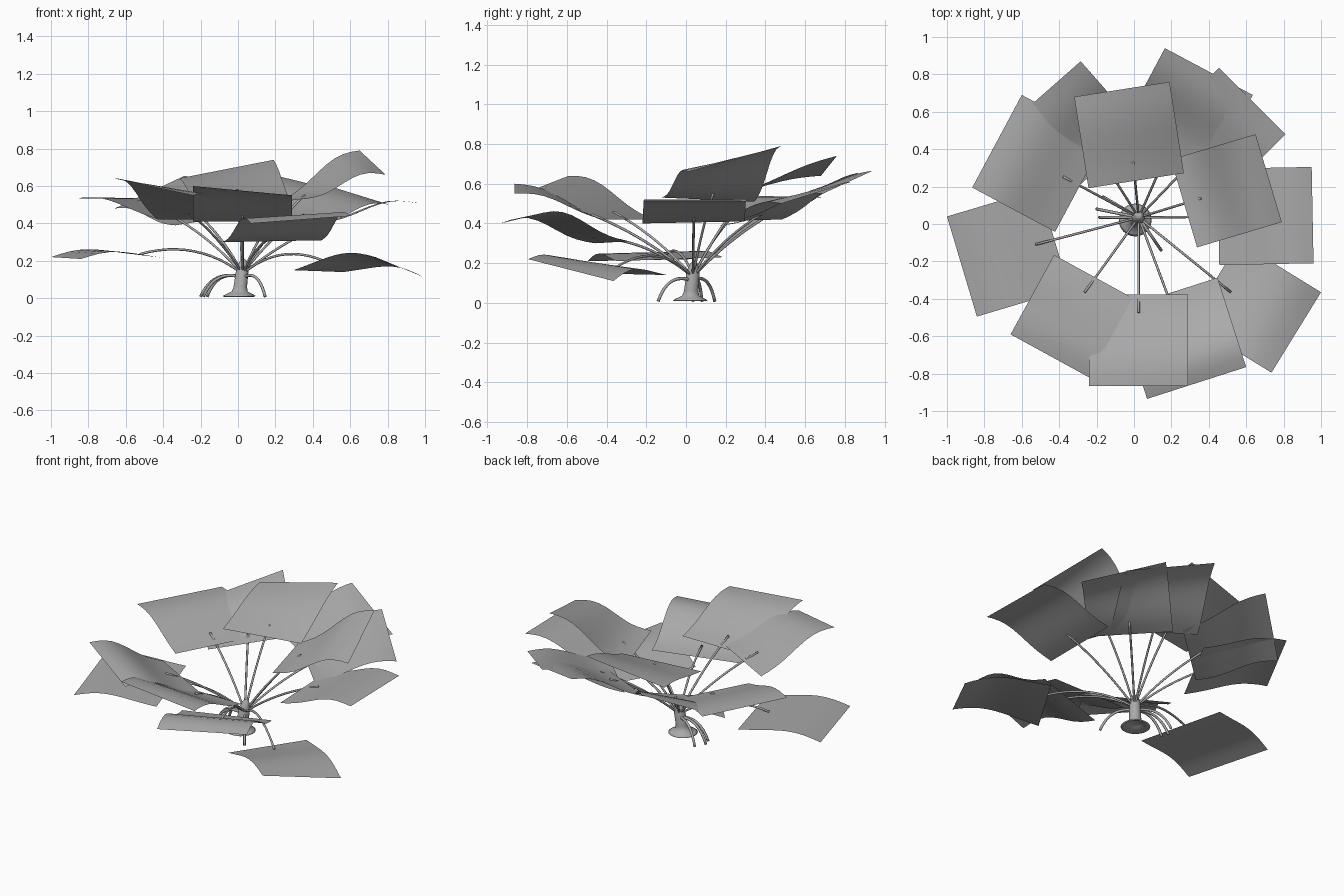
import bpy, bmesh, math
from mathutils import Vector

cube = bpy.data.objects.get("Cube")
if cube:
    bpy.data.objects.remove(cube, do_unlink=True)


def material(name, rgb):
    m = bpy.data.materials.new(name)
    m.use_nodes = True
    colour = (*rgb, 1)
    m.diffuse_color = colour
    m.node_tree.nodes["Principled BSDF"].inputs["Base Color"].default_value = colour
    return m


GREY = material("plain_grey", (0.4, 0.4, 0.4))
CROWN = Vector((0.025, 0.035, 0.13))


def add_mesh(name, bm):
    mesh = bpy.data.meshes.new(name)
    bm.to_mesh(mesh)
    bm.free()
    ob = bpy.data.objects.new(name, mesh)
    bpy.context.collection.objects.link(ob)
    mesh.materials.append(GREY)
    for p in mesh.polygons:
        p.use_smooth = True
    return ob


def tube(name, start, control, end, radius, sides=8, steps=12):
    """Round stalk along a quadratic curve, capped at both ends."""
    bm = bmesh.new()
    rings = []
    for i in range(steps + 1):
        t = i / steps
        p = start * (1 - t) ** 2 + control * 2 * t * (1 - t) + end * t * t
        d = ((control - start) * (1 - t) + (end - control) * t).normalized()
        u = d.cross(Vector((0.31, 0.17, 0.05)) if abs(d.z) > 0.95 else Vector((0, 0, 1))).normalized()
        v = d.cross(u)
        angles = [2 * math.pi * k / sides for k in range(sides)]
        rings.append([bm.verts.new(p + (u * math.cos(a) + v * math.sin(a)) * radius) for a in angles])
    for a, b in zip(rings, rings[1:]):
        for k in range(sides):
            n = (k + 1) % sides
            bm.faces.new((a[k], a[n], b[n], b[k]))
    bm.faces.new(rings[0])
    bm.faces.new(rings[-1])
    bmesh.ops.recalc_face_normals(bm, faces=bm.faces)
    return add_mesh(name, bm)


def leaf(name, a, b, inner_a, inner_b, arch, wave, steps=10):
    """Square blade from its outer edge a-b, sloping in an S curve to the inner edge."""
    a, b = Vector(a), Vector(b)
    rise = (a.z + b.z - inner_a - inner_b) / 2
    inward = Vector((b.y - a.y, a.x - b.x, 0)).normalized()
    if inward.dot(a + b) > 0:
        inward.negate()
    inward *= math.sqrt(0.515 ** 2 - rise ** 2)
    c, d = a + inward, b + inward
    c.z, d.z = inner_a, inner_b

    def point(s, t):
        p = c.lerp(d, s).lerp(a.lerp(b, s), t)
        p.z += arch * math.sin(math.pi * t) - wave * math.sin(2 * math.pi * t)
        return p

    bm = bmesh.new()
    grid = [[bm.verts.new(point(i / steps, j / steps)) for j in range(steps + 1)]
            for i in range(steps + 1)]
    for i in range(steps):
        for j in range(steps):
            bm.faces.new((grid[i][j], grid[i + 1][j], grid[i + 1][j + 1], grid[i][j + 1]))
    bmesh.ops.recalc_face_normals(bm, faces=bm.faces)
    if sum(f.normal.z for f in bm.faces) < 0:
        bmesh.ops.reverse_faces(bm, faces=bm.faces)
    add_mesh(name, bm)

    # stalk meeting the blade a little way in from its inner edge
    tip = point(0.5, 0.2) + Vector((0, 0, 0.004))
    control = CROWN.lerp(tip, 0.45)
    control.z = max(control.z + 0.06, 0.32)
    tube(name + "_stalk", CROWN, control, tip, 0.0065)


# blades: outer corners, heights of the inner corners, arch, S wave
LEAVES = {
    "leaf_back": ((-0.32, 0.68, 0.64), (0.19, 0.76, 0.74), 0.54, 0.55, 0.01, 0.005),
    "leaf_left_high": ((0.65, 0.48, 0.79), (0.79, 0.01, 0.66), 0.51, 0.53, 0.02, 0.025),
    "leaf_front": ((-0.24, -0.865, 0.6), (0.29, -0.865, 0.55), 0.41, 0.41, 0.02, 0.015),
    "leaf_front_right": ((-0.66, -0.59, 0.64), (-0.24, -0.82, 0.55), 0.42, 0.42, 0.03, 0.02),
    "leaf_front_left": ((0.07, -0.935, 0.4), (0.6, -0.765, 0.44), 0.3, 0.31, 0.04, 0.025),
    "leaf_left_low": ((1.0, -0.365, 0.11), (0.735, -0.795, 0.22), 0.14, 0.15, 0.045, 0.008),
    "leaf_left": ((0.95, 0.305, 0.51), (0.96, -0.21, 0.51), 0.41, 0.4, 0.03, 0.015),
    "leaf_back_left": ((0.165, 0.94, 0.665), (0.635, 0.69, 0.55), 0.45, 0.42, 0.02, 0.015),
    "leaf_back_left_low": ((0.455, 0.835, 0.61), (0.81, 0.48, 0.5), 0.42, 0.41, 0.02, 0.015),
    "leaf_back_right_low": ((-0.285, 0.87, 0.655), (-0.66, 0.54, 0.48), 0.45, 0.39, 0.01, 0.015),
    "leaf_back_right": ((-0.6, 0.69, 0.53), (-0.865, 0.195, 0.535), 0.42, 0.42, 0.03, 0.01),
    "leaf_right_low": ((-1.0, 0.04, 0.22), (-0.84, -0.495, 0.21), 0.23, 0.21, 0.035, 0.008),
}
for name, spec in LEAVES.items():
    leaf(name, *spec)

# bent shoots arching down to the ground
for i, (x, y) in enumerate([(0.145, -0.14), (-0.2, 0.08), (-0.185, 0.035), (-0.165, 0.145)]):
    end = Vector((x, y, 0.008))
    control = CROWN.lerp(end, 0.7)
    control.z = 0.16
    tube(f"bent_shoot_{i + 1}", CROWN - Vector((0, 0, 0.02)), control, end, 0.008)

# trunk with a flared hollow foot, turned from a profile and leaning slightly
bm = bmesh.new()
profile = [(0, 0.04), (0.04, 0.03), (0.08, 0.008), (0.088, 0.012), (0.075, 0.02),
           (0.043, 0.036), (0.036, 0.06), (0.033, 0.16), (0.018, 0.2), (0, 0.215)]
verts = [bm.verts.new((r, 0, z)) for r, z in profile]
edges = [bm.edges.new(pair) for pair in zip(verts, verts[1:])]
bmesh.ops.spin(bm, geom=verts + edges, axis=(0, 0, 1), cent=(0, 0, 0),
               angle=2 * math.pi, steps=24)
bmesh.ops.remove_doubles(bm, verts=bm.verts, dist=0.0005)
bmesh.ops.recalc_face_normals(bm, faces=bm.faces)
for v in bm.verts:
    v.co.x += 0.005 + v.co.z * 0.12
    v.co.y += 0.02 + v.co.z * 0.1
add_mesh("trunk", bm)
